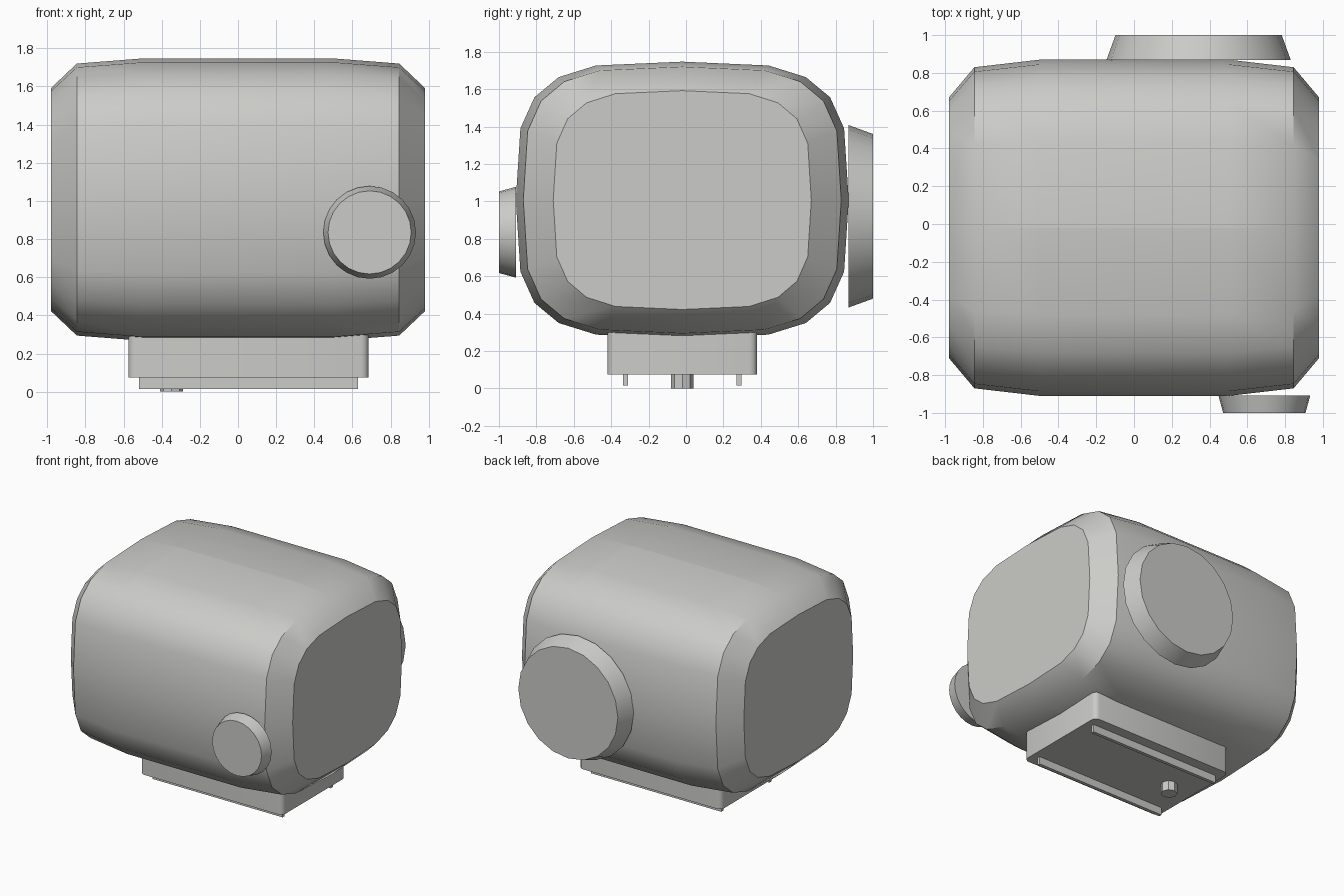
import bpy, bmesh, math
from mathutils import Matrix

if "Cube" in bpy.data.objects:
    bpy.data.objects.remove(bpy.data.objects["Cube"])

grey = bpy.data.materials.new("warm grey")
grey.diffuse_color = (0.6, 0.6, 0.58, 1)
grey.use_nodes = True
grey.node_tree.nodes["Principled BSDF"].inputs["Base Color"].default_value = grey.diffuse_color


def finish(bm, name, angle=40):
    bmesh.ops.recalc_face_normals(bm, faces=bm.faces)
    me = bpy.data.meshes.new(name)
    bm.to_mesh(me)
    bm.free()
    me.materials.append(grey)
    ob = bpy.data.objects.new(name, me)
    bpy.context.collection.objects.link(ob)
    bpy.ops.object.select_all(action='DESELECT')
    ob.select_set(True)
    bpy.context.view_layer.objects.active = ob
    bpy.ops.object.shade_smooth_by_angle(angle=math.radians(angle))
    return ob


def box(name, x0, x1, y0, y1, z0, z1, round_corner=0.0):
    bm = bmesh.new()
    m = Matrix.Translation(((x0 + x1) / 2, (y0 + y1) / 2, (z0 + z1) / 2)) \
        @ Matrix.Diagonal((x1 - x0, y1 - y0, z1 - z0, 1))
    bmesh.ops.create_cube(bm, size=1, matrix=m)
    if round_corner:
        upright = [e for e in bm.edges
                   if abs(e.verts[0].co.z - e.verts[1].co.z) > 0.01]
        bmesh.ops.bevel(bm, geom=upright, offset=round_corner, segments=3,
                        profile=0.5, affect='EDGES')
    return finish(bm, name, 35)


def knob(name, x, z, y_base, y_end, r_base, r_end, sides=20):
    bm = bmesh.new()
    d = 1 if y_end > y_base else -1
    m = Matrix.Translation((x, (y_base + y_end) / 2, z)) \
        @ Matrix.Rotation(-d * math.pi / 2, 4, 'X')
    bmesh.ops.create_cone(bm, cap_ends=True, segments=sides, radius1=r_base,
                          radius2=r_end, depth=abs(y_end - y_base), matrix=m)
    return finish(bm, name)


# Body: rounded superellipse section lofted along x
SIDES, POWER = 20, 0.56
CY, CZ = -0.02, 1.007
stations = [(0.98, 0.69, 0.585), (0.845, 0.85, 0.713), (0.5, 0.89, 0.74)]
stations = [(-x, w, h) for x, w, h in stations] + stations[::-1]


def power(v):
    return 0 if abs(v) < 1e-6 else math.copysign(abs(v) ** POWER, v)


bm = bmesh.new()
rings = []
for x, w, h in stations:
    ring = []
    for i in range(SIDES):
        a = 2 * math.pi * i / SIDES
        ring.append(bm.verts.new((x, CY + w * power(math.cos(a)),
                                  CZ + h * power(math.sin(a)))))
    rings.append(ring)
for a, b in zip(rings, rings[1:]):
    for i in range(SIDES):
        j = (i + 1) % SIDES
        bm.faces.new((a[i], a[j], b[j], b[i]))
bm.faces.new(rings[0])
bm.faces.new(rings[-1])
body = finish(bm, "body")

# Crisp rim round the end faces, and a centre seam above and below
for e in body.data.edges:
    p, q = (body.data.vertices[v].co for v in e.vertices)
    on_cap = abs(p.x) > 0.97 and abs(q.x) > 0.97
    on_seam = (abs(p.y - CY) < 0.001 and abs(q.y - CY) < 0.001
               and max(abs(p.x), abs(q.x)) < 0.9)
    if on_cap or on_seam:
        e.use_edge_sharp = True

# Tapered caps on the front and the back
knob("front_knob", 0.69, 0.835, -0.908, -1.0, 0.243, 0.218, 24)
knob("back_cap", 0.342, 0.92, 0.868, 1.0, 0.488, 0.44, 20)

# Foot block, two rails and a locating pin beneath it
box("foot_block", -0.575, 0.685, -0.42, 0.38, 0.075, 0.31, 0.04)
for side, s in (("front", -1), ("back", 1)):
    y = -0.02 + s * 0.304
    box(side + "_rail", -0.52, 0.63, y - 0.013, y + 0.013, 0.015, 0.08)

bm = bmesh.new()
bmesh.ops.create_cone(bm, cap_ends=True, segments=8, radius1=0.06, radius2=0.06,
                      depth=0.08, matrix=Matrix.Translation((-0.348, -0.02, 0.04)))
finish(bm, "locating_pin", 30)
